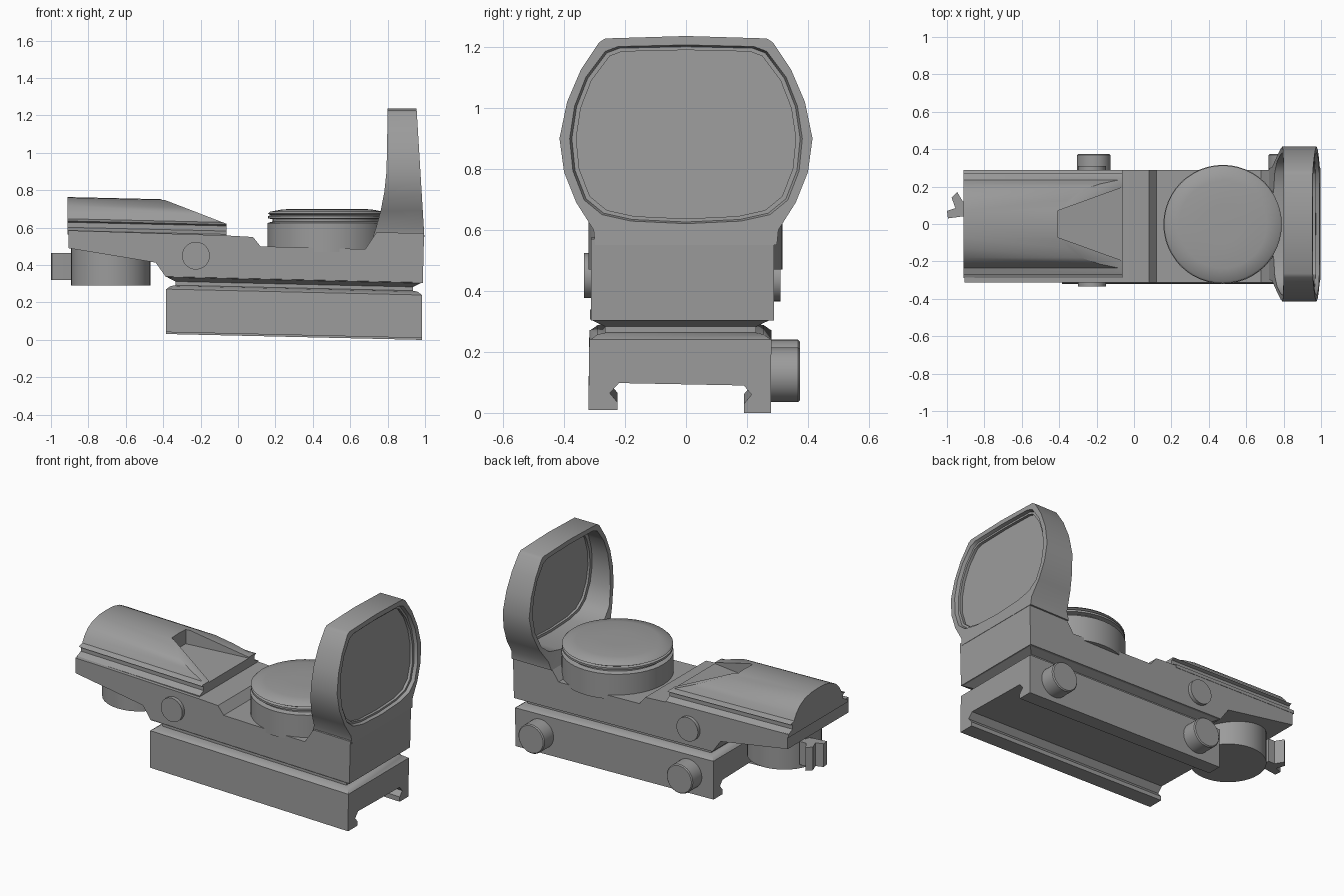
import bpy, bmesh, math
from mathutils import Vector

if "Cube" in bpy.data.objects:
    bpy.data.objects.remove(bpy.data.objects["Cube"])

grey = bpy.data.materials.new("matte_grey")
grey.use_nodes = True
grey.diffuse_color = (0.33, 0.33, 0.33, 1)
grey.node_tree.nodes["Principled BSDF"].inputs["Base Color"].default_value = (0.33, 0.33, 0.33, 1)
TILT = -0.023


def finish(name, bm, angle=35):
    bmesh.ops.recalc_face_normals(bm, faces=bm.faces)
    mesh = bpy.data.meshes.new(name)
    bm.to_mesh(mesh)
    bm.free()
    mesh.materials.append(grey)
    ob = bpy.data.objects.new(name, mesh)
    bpy.context.collection.objects.link(ob)
    bpy.ops.object.select_all(action='DESELECT')
    ob.select_set(True)
    bpy.context.view_layer.objects.active = ob
    bpy.ops.object.shade_smooth_by_angle(angle=math.radians(angle))
    return ob


def loft(rings, closed=False):
    """Skin a list of equal-length point rings, capped or joined end to end."""
    bm = bmesh.new()
    rows = [[bm.verts.new(p) for p in ring] for ring in rings]
    pairs = list(zip(rows, rows[1:]))
    if closed:
        pairs.append((rows[-1], rows[0]))
    else:
        bm.faces.new(rows[0])
        bm.faces.new(rows[-1])
    for a, b in pairs:
        for i in range(len(a)):
            j = (i + 1) % len(a)
            bm.faces.new((a[i], a[j], b[j], b[i]))
    return bm


def mirrored(half):
    """Full loop of (y, z) points from a half loop that starts and ends at y = 0."""
    return half + [(-y, z) for y, z in reversed(half[1:-1])]


def tilted(loop, x):
    return [(x, y, z + TILT * (x - 0.98)) for y, z in loop]


def lathe(name, profile, centre, axis, sides=40):
    """Turned part: profile of (radius, height), along y or z."""
    rings = []
    for r, h in profile:
        ring = []
        for k in range(sides):
            a = math.tau * k / sides
            u, v = r * math.cos(a), r * math.sin(a)
            ring.append(Vector(centre) + Vector((u, v, h) if axis == 'z' else (u, h, v)))
        rings.append(ring)
    return finish(name, loft(rings))


# Rail clamp with its undercut channel
clamp = [(-0.32, 0.01), (-0.225, 0.01), (-0.225, 0.035), (-0.25, 0.065), (-0.22, 0.098),
         (0.19, 0.09), (0.215, 0.06), (0.19, 0.03), (0.19, 0.0), (0.278, 0.0),
         (0.28, 0.24), (-0.317, 0.24)]
finish("rail_clamp", loft([tilted(clamp, -0.385), tilted(clamp, 0.985)]))

# Waisted neck between clamp and body
neck = []
for inset, z in ((0.0, 0.239), (0.025, 0.257), (0.05, 0.262), (0.05, 0.282), (0.0, 0.307)):
    x0, x1, y0, y1 = -0.385 + inset, 0.985 - inset, -0.315 + inset, 0.28 - inset
    neck.append([(x, y, z + TILT * (x - 0.98))
                 for x, y in ((x0, y0), (x1, y0), (x1, y1), (x0, y1))])
finish("neck", loft(neck))

# Main body, a side profile run across the width
side = [(-0.905, 0.585), (-0.905, 0.49), (-0.44, 0.413), (-0.385, 0.335), (0.988, 0.303),
        (0.995, 0.57), (0.74, 0.575), (0.68, 0.485), (0.12, 0.5), (0.08, 0.55), (-0.06, 0.558)]
finish("body", loft([[(x, y, z) for x, z in side] for y in (-0.312, 0.288)]))

# Rear emitter housing: arched section with side grooves and a sloped front
arch = mirrored([(0, 0.52), (0.29, 0.52), (0.29, 0.54), (0.25, 0.558), (0.25, 0.585),
                 (0.27, 0.592), (0.235, 0.604), (0.215, 0.64), (0.18, 0.677),
                 (0.13, 0.703), (0.07, 0.717), (0, 0.72)])
bm = loft([tilted(arch, -0.912), tilted(arch, -0.062)])
cut = bmesh.ops.bisect_plane(bm, geom=bm.verts[:] + bm.edges[:] + bm.faces[:],
                             plane_co=(-0.41, 0, 0.755), plane_no=(0.135, 0, 0.35),
                             clear_outer=True)
bmesh.ops.holes_fill(bm, edges=[e for e in cut["geom_cut"] if isinstance(e, bmesh.types.BMEdge)])
housing = finish("emitter_housing", bm)

# Flared recess sunk into the sloped front
flare = [[(-0.41, s * 0.07, z0), (-0.05, s * 0.2, z1), (-0.05, s * 0.2, 0.9), (-0.41, s * 0.07, 0.9)]
         for s in (-1, 1) for z0, z1 in [(0.66, 0.613)]]
cutter = finish("recess_cutter", loft(flare))
cutter.hide_render = True
mod = housing.modifiers.new("recess", 'BOOLEAN')
mod.operation, mod.object, mod.solver = 'DIFFERENCE', cutter, 'EXACT'
bpy.context.view_layer.objects.active = housing
bpy.ops.object.modifier_apply(modifier=mod.name)
bpy.data.objects.remove(cutter)

# Battery cap on the body
lathe("battery_cap", [(0.318, 0.47), (0.318, 0.625), (0.29, 0.632), (0.29, 0.645), (0.315, 0.65),
                      (0.315, 0.662), (0.3, 0.667), (0.315, 0.675), (0.305, 0.685),
                      (0.235, 0.698), (0.1, 0.701)], (0.475, -0.002, 0), 'z', 48)

# Brightness dial and its detent tab under the rear
lathe("brightness_dial", [(0.212, 0.29), (0.212, 0.5)], (-0.68, 0, 0), 'z')
tab = [(-0.87, 0.05), (-0.92, 0.04), (-0.995, 0.03), (-1.0, 0.07), (-0.955, 0.085),
       (-0.975, 0.14), (-0.945, 0.17), (-0.915, 0.12), (-0.87, 0.12)]
finish("dial_tab", loft([[(x, y, z) for x, y in tab] for z in (0.32, 0.465)]))

# Adjuster buttons and clamp screws
lathe("right_button", [(0.074, -0.335), (0.074, -0.3)], (-0.225, 0, 0.45), 'y')
lathe("left_button", [(0.074, 0.28), (0.074, 0.31)], (-0.225, 0, 0.44), 'y')
for label, x, z in (("rear", -0.215, 0.15), ("front", 0.81, 0.125)):
    lathe(label + "_clamp_screw", [(0.09, 0.27), (0.09, 0.368), (0.084, 0.374)], (x, 0, z), 'y')

# Window frame: swept hood with a stepped opening
outer = mirrored([(0, 1.236), (0.265, 1.228), (0.285, 1.215), (0.345, 1.125), (0.39, 1.02),
                  (0.415, 0.9), (0.4, 0.79), (0.36, 0.69), (0.303, 0.6), (0.298, 0.55), (0, 0.55)])
inner = mirrored([(0, 1.19), (0.21, 1.185), (0.25, 1.17), (0.31, 1.09), (0.345, 1.0),
                  (0.36, 0.9), (0.35, 0.8), (0.315, 0.71), (0.26, 0.665), (0.17, 0.645), (0, 0.637)])


def grow(loop, f):
    return [(y * f, 0.91 + (z - 0.91) * f) for y, z in loop]


def rear_x(z):
    return 0.8 - 0.015 * (1.235 - z) - 0.062 * max(0, (0.95 - z) / 0.38) ** 2


def front_x(z):
    return 0.955 + 0.04 * (1.235 - z) / 0.66


def on_x(loop, fx, shift=0.0):
    return [(fx(z) + shift, y, z) for y, z in loop]


lip = grow(inner, 1.06)
finish("window_frame", loft([on_x(outer, rear_x), on_x(outer, front_x), on_x(lip, front_x),
                             on_x(grow(inner, 1.04), front_x, -0.02), on_x(inner, front_x, -0.02),
                             on_x(inner, front_x, -0.06), on_x(lip, front_x, -0.06),
                             on_x(lip, rear_x)], closed=True))

# Flat lens plate
pane = grow(inner, 1.01)
finish("lens", loft([on_x(pane, front_x, -0.045), on_x(pane, front_x, -0.037)]))
